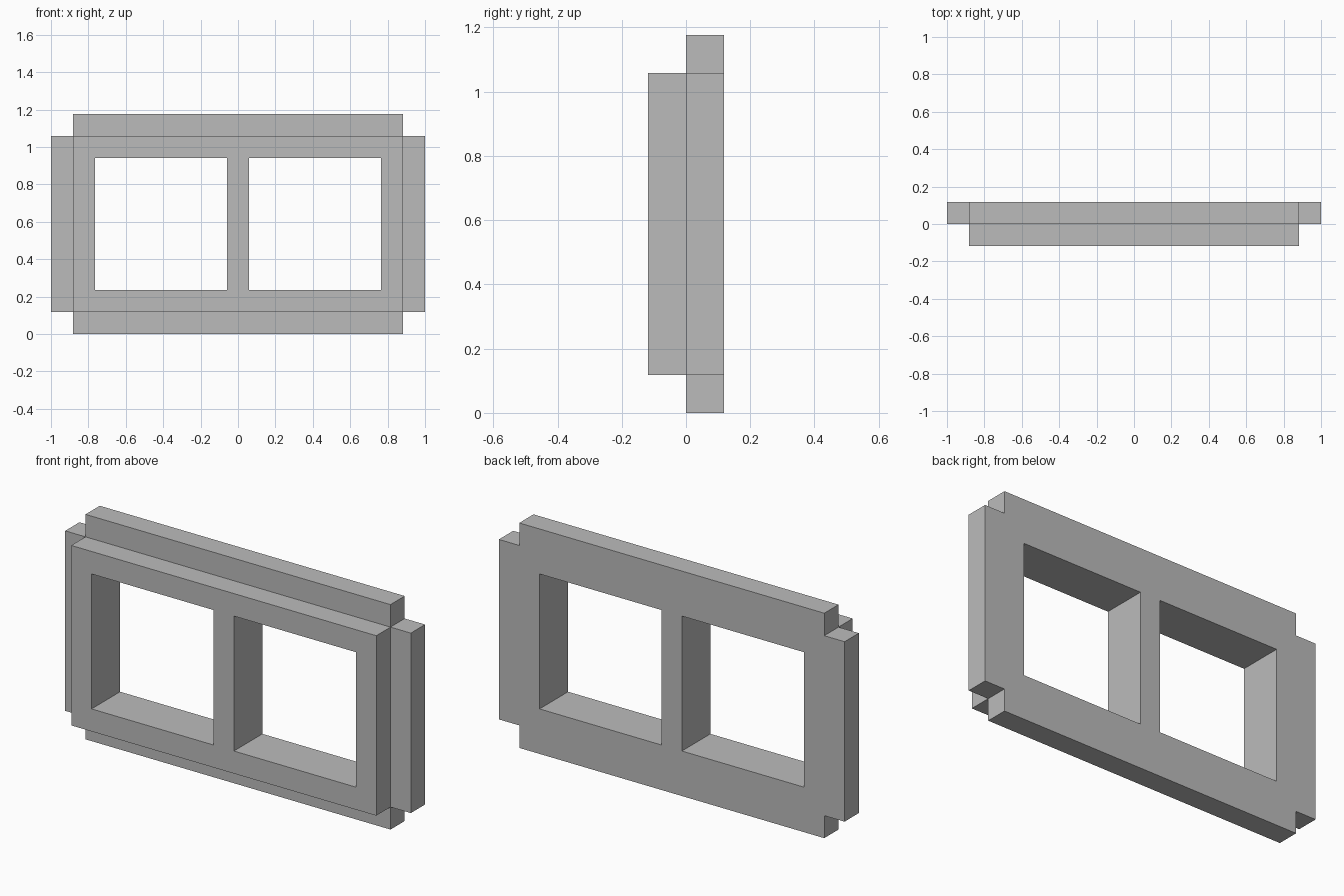
import bpy
import bmesh
from mathutils import Vector

cube = bpy.data.objects.get("Cube")
if cube:
    bpy.data.objects.remove(cube, do_unlink=True)

U = 2 / 17  # module: the frame is 17 modules wide and 10 high

grey = bpy.data.materials.new("light_grey")
grey.use_nodes = True
colour = (0.5, 0.5, 0.5, 1)
grey.diffuse_color = colour
grey.node_tree.nodes["Principled BSDF"].inputs["Base Color"].default_value = colour

bm = bmesh.new()


def slice_at(axis, value):
    normal = Vector((0, 0, 0))
    normal[axis] = 1
    bmesh.ops.bisect_plane(bm, geom=bm.verts[:] + bm.edges[:] + bm.faces[:],
                           plane_co=normal * value, plane_no=normal)


# Frame body, split into a front and a back half
bmesh.ops.create_cube(bm, size=1)
bmesh.ops.scale(bm, vec=(15, 2, 8), verts=bm.verts)
slice_at(1, 0)

# Flanges: push each back-half side outward by one module
bm.normal_update()
sides = [f for f in bm.faces
         if abs(f.normal.y) < 0.5 and f.calc_center_median().y > 0]
flanges = bmesh.ops.extrude_discrete_faces(bm, faces=sides)["faces"]
for face in flanges:
    face.normal_update()
    bmesh.ops.translate(bm, vec=face.normal.copy(), verts=face.verts)

# Window openings: outline them on the front and back, then bridge through
for x in (-6.5, -0.5, 0.5, 6.5):
    slice_at(0, x)
for z in (-3, 3):
    slice_at(2, z)
bm.normal_update()
for side in (-1, 1):
    panes = []
    for f in bm.faces:
        c = f.calc_center_median()
        if abs(f.normal.y) > 0.5 and 0.5 < side * c.x < 6.5 and abs(c.z) < 3:
            panes.append(f)
    rims = list({e for f in panes for e in f.edges})
    bmesh.ops.delete(bm, geom=panes, context="FACES_ONLY")
    bmesh.ops.bridge_loops(bm, edges=rims)

# Real size, standing on the ground
bmesh.ops.recalc_face_normals(bm, faces=bm.faces)
bmesh.ops.translate(bm, vec=(0, 0, 5), verts=bm.verts)
bmesh.ops.scale(bm, vec=(U, U, U), verts=bm.verts)

mesh = bpy.data.meshes.new("window_frame")
bm.to_mesh(mesh)
bm.free()
mesh.materials.append(grey)
frame = bpy.data.objects.new("window_frame", mesh)
bpy.context.collection.objects.link(frame)
